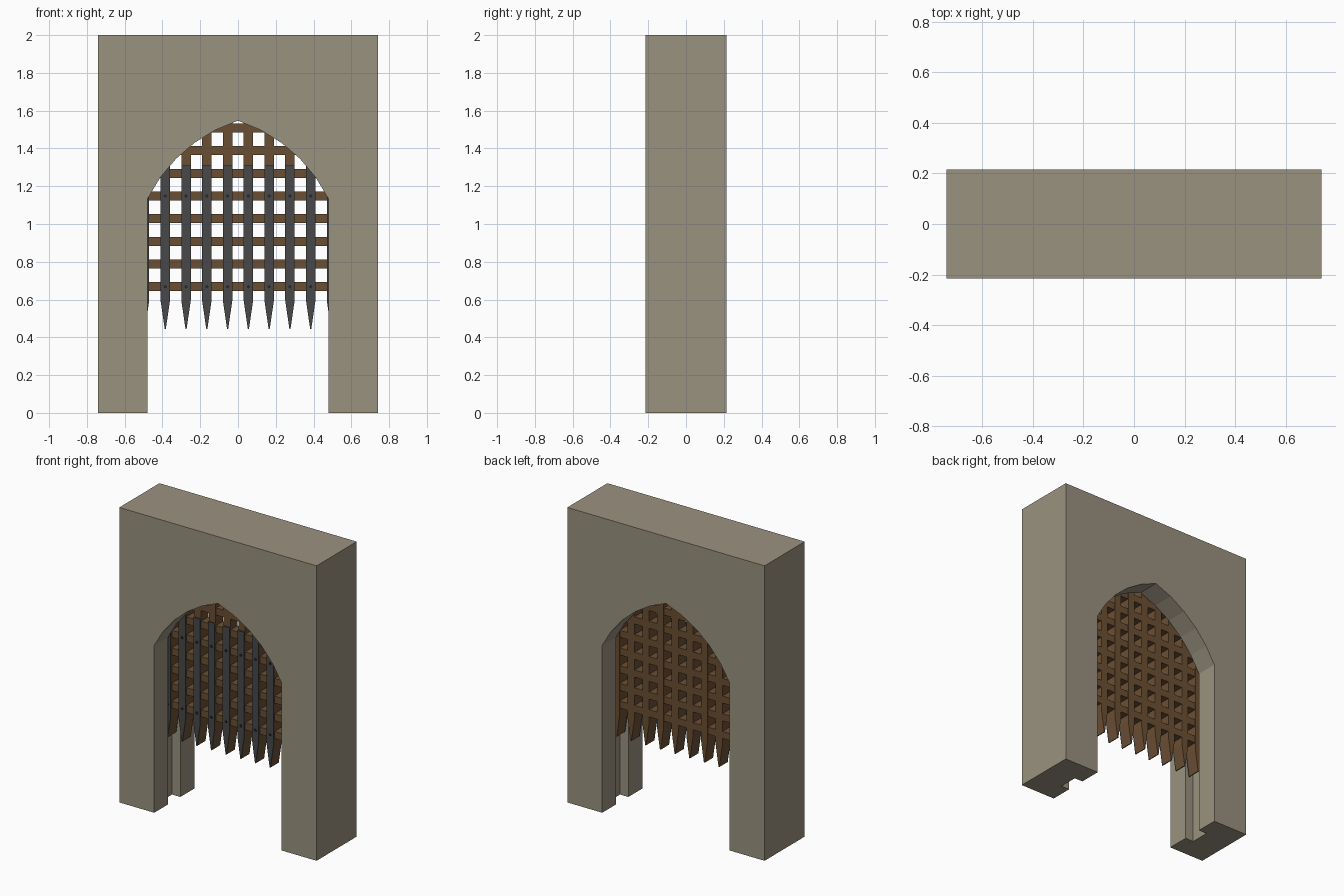
import bpy, bmesh, math
from mathutils import Vector

if "Cube" in bpy.data.objects:
    bpy.data.objects.remove(bpy.data.objects["Cube"])


def material(name, rgb):
    m = bpy.data.materials.new(name)
    m.diffuse_color = (*rgb, 1)
    m.use_nodes = True
    m.node_tree.nodes["Principled BSDF"].inputs["Base Color"].default_value = m.diffuse_color
    return m


STONE = material("stone", (0.323, 0.287, 0.216))
WOOD = material("brown_wood", (0.147, 0.078, 0.034))
IRON = material("dark_iron", (0.065, 0.065, 0.068))
RIVET = material("rivet_black", (0.02, 0.02, 0.022))


def prisms(name, outlines, y0, y1, mat):
    """Extrude a list of x-z outlines from y0 to y1 into one object."""
    bm = bmesh.new()
    for pts in outlines:
        face = bm.faces.new([bm.verts.new((x, y0, z)) for x, z in pts])
        new = bmesh.ops.extrude_face_region(bm, geom=[face])["geom"]
        moved = [v for v in new if isinstance(v, bmesh.types.BMVert)]
        bmesh.ops.translate(bm, verts=moved, vec=(0, y1 - y0, 0))
    bmesh.ops.recalc_face_normals(bm, faces=bm.faces[:])
    mesh = bpy.data.meshes.new(name)
    bm.to_mesh(mesh)
    bm.free()
    mesh.materials.append(mat)
    obj = bpy.data.objects.new(name, mesh)
    bpy.context.collection.objects.link(obj)
    return obj


def rect(x0, x1, z0, z1):
    return [(x0, z0), (x1, z0), (x1, z1), (x0, z1)]


# Pointed arch: one side is a shallow circular arc from springing to apex
HALF, SPRING, APEX, SAG, STEPS = 0.478, 1.135, 1.547, 0.064, 5
a, b = Vector((HALF, SPRING)), Vector((0, APEX))
chord = (b - a).length
radius = (chord ** 2 / 4 + SAG ** 2) / (2 * SAG)
outward = Vector((APEX - SPRING, HALF)).normalized()
centre = (a + b) / 2 - outward * (radius - SAG)
a0 = math.atan2(a.y - centre.y, a.x - centre.x)
a1 = math.atan2(b.y - centre.y, b.x - centre.x)
side = []
for i in range(STEPS + 1):
    t = a0 + (a1 - a0) * i / STEPS
    side.append((centre.x + radius * math.cos(t), centre.y + radius * math.sin(t)))
opening = [(HALF, 0)] + side + [(-x, z) for x, z in reversed(side[:-1])] + [(-HALF, 0)]

# Gate wall, with a slot the grille slides in
wall = prisms("gate_wall", [[(-0.74, 0), (-0.74, 2), (0.74, 2), (0.74, 0)] + opening],
              -0.215, 0.215, STONE)
slot = prisms("slot_cutter", [rect(-0.54, 0.54, -0.1, 1.72)], -0.065, 0.065, STONE)
slot.hide_render = True
slot.hide_set(True)
cut = wall.modifiers.new("slot", 'BOOLEAN')
cut.operation = 'DIFFERENCE'
cut.solver = 'EXACT'
cut.object = slot

# Grille timbers: upright bars ending in spikes, and level bars
BAR_X = [-0.495 + 0.11 * i for i in range(10)]
W = 0.025


def spiked(x, top):
    return [(x - W, top), (x - W, 0.595), (x - 0.003, 0.445),
            (x + 0.003, 0.445), (x + W, 0.595), (x + W, top)]


prisms("upright_bars", [spiked(x, 1.68) for x in BAR_X], -0.04, 0.04, WOOD)
prisms("level_bars", [rect(-0.53, 0.53, z - 0.024, z + 0.024)
                      for z in [0.668 + 0.12 * i for i in range(9)]], -0.038, 0.038, WOOD)

# Iron straps on the front of the uprights, with rivets
prisms("iron_straps", [spiked(x, 1.31) for x in BAR_X], -0.05, -0.04, IRON)
prisms("rivets", [[(x + 0.009 * math.cos(k * math.pi / 4), z + 0.009 * math.sin(k * math.pi / 4))
                   for k in range(8)] for x in BAR_X for z in (0.668, 1.148)],
       -0.055, -0.05, RIVET)
